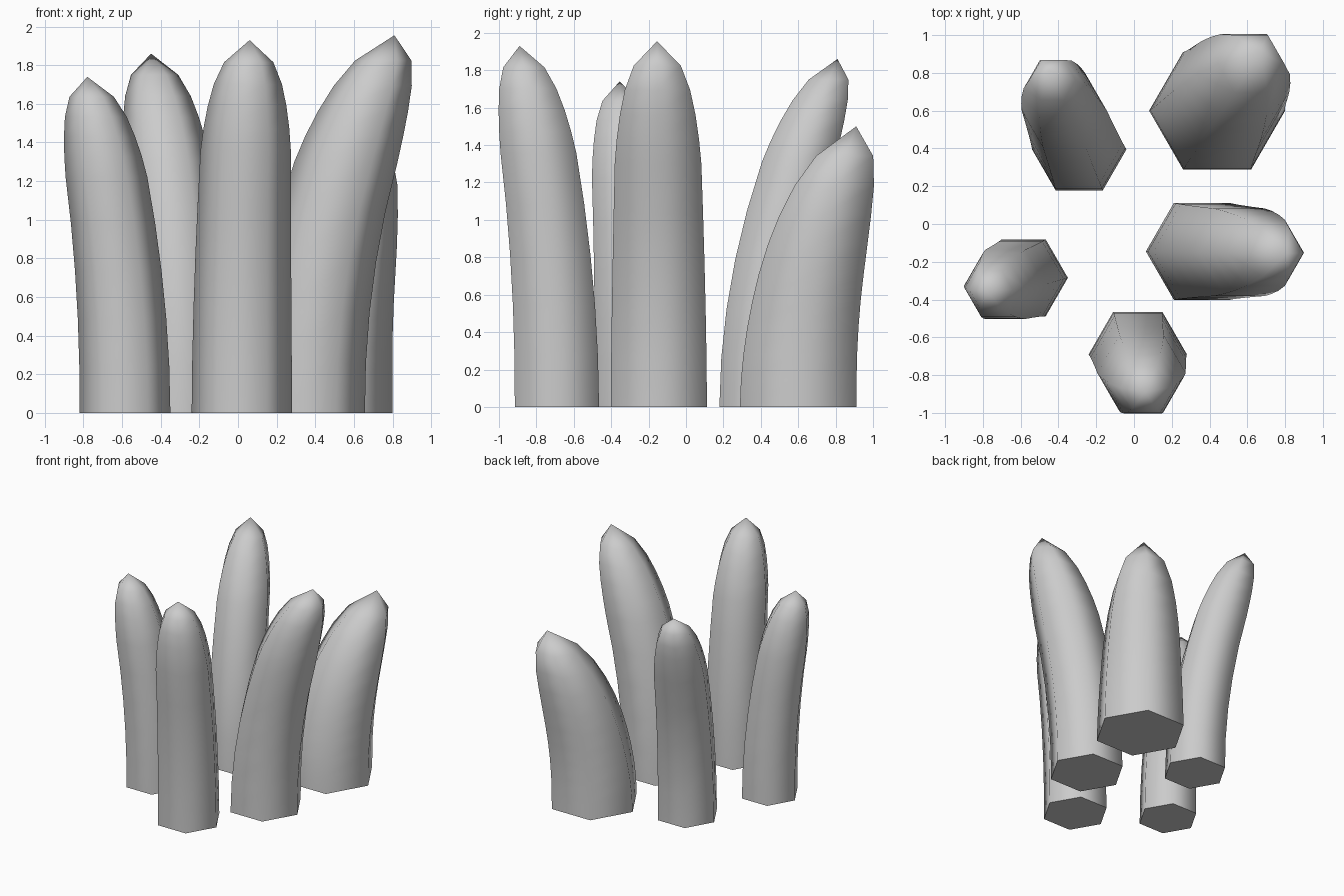
import bpy, bmesh, math
from mathutils import Vector

if "Cube" in bpy.data.objects:
    bpy.data.objects.remove(bpy.data.objects["Cube"])

# Tip profile: (fraction of tip length, radius scale)
TIP = [(0, 0.9), (0.2, 0.855), (0.4, 0.785), (0.6, 0.68), (0.8, 0.49)]
BODY_STEPS = 5


def crystal(name, base, radius, tip):
    """Hexagonal column bending quadratically from base centre to pointed tip."""
    height = tip[2]
    tip_len = 2.2 * radius
    body = height - tip_len
    rings = [(body * i / BODY_STEPS, 1 - 0.1 * (i / BODY_STEPS) ** 1.5)
             for i in range(BODY_STEPS)]
    rings += [(body + u * tip_len, s) for u, s in TIP]

    bm = bmesh.new()
    loops = []
    for z, s in rings:
        bend = (z / height) ** 2
        c = Vector(base).lerp(Vector(tip[:2]), bend)
        loops.append([bm.verts.new((c.x + radius * s * math.cos(k * math.pi / 3),
                                    c.y + radius * s * math.sin(k * math.pi / 3), z))
                      for k in range(6)])
    apex = bm.verts.new(tip)
    bm.faces.new(loops[0][::-1])
    for a, b in zip(loops, loops[1:]):
        for k in range(6):
            n = (k + 1) % 6
            bm.faces.new((a[k], a[n], b[n], b[k]))
    for k in range(6):
        bm.faces.new((loops[-1][k], loops[-1][(k + 1) % 6], apex))

    mesh = bpy.data.meshes.new(name)
    bm.to_mesh(mesh)
    bm.free()
    obj = bpy.data.objects.new(name, mesh)
    bpy.context.collection.objects.link(obj)
    # Soft column sides, sharp base rim
    bpy.ops.object.select_all(action='DESELECT')
    obj.select_set(True)
    bpy.context.view_layer.objects.active = obj
    bpy.ops.object.shade_smooth_by_angle(angle=math.radians(63))


# Cluster of five crystals leaning outward
crystal("front_crystal", (0.02, -0.69), 0.26, (0.06, -0.89, 1.93))
crystal("left_crystal", (-0.585, -0.285), 0.235, (-0.78, -0.355, 1.74))
crystal("back_left_crystal", (-0.29, 0.395), 0.25, (-0.45, 0.81, 1.86))
crystal("right_crystal", (0.36, -0.145), 0.297, (0.81, -0.155, 1.955))
crystal("back_right_crystal", (0.44, 0.60), 0.36, (0.665, 0.91, 1.5))
